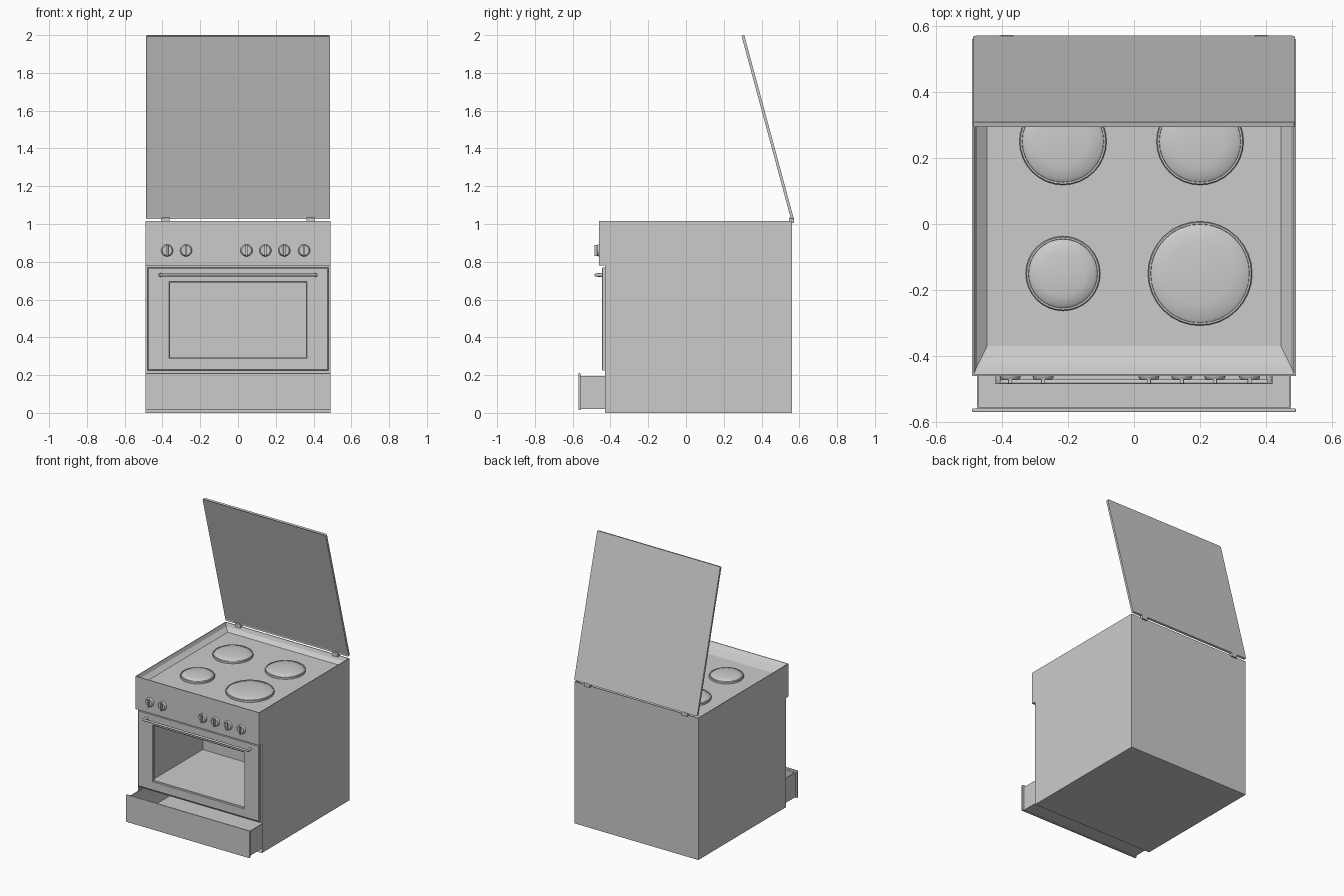
import bpy, bmesh, math
from mathutils import Matrix, Vector

cube = bpy.data.objects.get("Cube")
if cube:
    bpy.data.objects.remove(cube, do_unlink=True)

enamel = bpy.data.materials.new("grey_enamel")
enamel.use_nodes = True
GREY = (0.6, 0.6, 0.6, 1)
enamel.diffuse_color = GREY
enamel.node_tree.nodes["Principled BSDF"].inputs["Base Color"].default_value = GREY


def finish(bm, name, smooth=False):
    mesh = bpy.data.meshes.new(name)
    bm.to_mesh(mesh)
    bm.free()
    mesh.materials.append(enamel)
    ob = bpy.data.objects.new(name, mesh)
    bpy.context.collection.objects.link(ob)
    if smooth:
        bpy.ops.object.select_all(action="DESELECT")
        bpy.context.view_layer.objects.active = ob
        ob.select_set(True)
        bpy.ops.object.shade_smooth_by_angle(angle=math.radians(35))
    return ob


def box(name, lo, hi, open_sides=(), bevel=0, wall=0):
    """Box between two corners; open_sides lists outward directions left open."""
    lo, hi = Vector(lo), Vector(hi)
    bm = bmesh.new()
    bmesh.ops.create_cube(bm, size=1)
    bmesh.ops.scale(bm, vec=hi - lo, verts=bm.verts)
    bmesh.ops.translate(bm, vec=(lo + hi) / 2, verts=bm.verts)
    bm.normal_update()
    gone = [f for f in bm.faces if any(f.normal.dot(Vector(d)) > 0.9 for d in open_sides)]
    bmesh.ops.delete(bm, geom=gone, context="FACES")
    ob = finish(bm, name)
    if bevel:
        mod = ob.modifiers.new("edges", "BEVEL")
        mod.width, mod.segments = bevel, 2
    if wall:
        ob.modifiers.new("wall", "SOLIDIFY").thickness = wall
    return ob


def rings(name, axis, loops, cap=False):
    """Bridge rectangles (half width, low, high, depth) lying across an axis."""
    bm = bmesh.new()
    rows = []
    for w, a, b, d in loops:
        corners = [(-w, a), (w, a), (w, b), (-w, b)]
        rows.append([bm.verts.new((x, t, d) if axis == "z" else (x, d, t)) for x, t in corners])
    for r, s in zip(rows, rows[1:]):
        for j in range(4):
            k = (j + 1) % 4
            bm.faces.new((r[j], r[k], s[k], s[j]))
    if cap:
        bm.faces.new(rows[-1])
    return finish(bm, name)


def lathe(name, profile, place, sides=32):
    """Turn a radius/height profile, ending on the axis, about z."""
    bm = bmesh.new()
    rows = []
    for r, h in profile:
        rows.append([bm.verts.new((r * math.cos(math.tau * i / sides),
                                   r * math.sin(math.tau * i / sides), h)) for i in range(sides)])
    for r, s in zip(rows, rows[1:]):
        for j in range(sides):
            k = (j + 1) % sides
            bm.faces.new((r[j], r[k], s[k], s[j]))
    bm.faces.new(rows[-1])
    bm.transform(place)
    return finish(bm, name, smooth=True)


FRONT, BACK, UP = (0, -1, 0), (0, 1, 0), (0, 0, 1)
FACING = Matrix.Rotation(math.pi / 2, 4, "X")  # turns z towards the front

# Outer casing and control panel
box("casing", (-0.49, -0.43, 0), (0.49, 0.56, 1.015), (FRONT, UP))
box("control_panel", (-0.49, -0.46, 0.78), (0.49, -0.43, 1.015), (BACK, UP))

# Front frame running back into the oven cavity
rings("oven_cavity", "y", [(0.49, 0.212, 0.98, -0.43), (0.405, 0.268, 0.715, -0.43),
                           (0.405, 0.268, 0.715, 0.18)], cap=True)

# Sunken hob with sloping edges
rings("hob", "z", [(0.49, -0.46, 0.56, 1.01), (0.49, -0.46, 0.56, 1.015),
                   (0.485, -0.455, 0.555, 1.015), (0.475, -0.43, 0.545, 0.99),
                   (0.445, -0.37, 0.52, 0.967)], cap=True)

# Domed hot plates
for name, x, y, r in [("front_right", -0.215, -0.15, 0.113), ("front_left", 0.2, -0.15, 0.158),
                      ("rear_right", -0.215, 0.25, 0.132), ("rear_left", 0.2, 0.25, 0.132)]:
    profile = [(r, 0), (r, 0.014), (r - 0.003, 0.018), (r - 0.008, 0.018), (r - 0.009, 0.014),
               (r * 0.85, 0.021), (r * 0.6, 0.026), (r * 0.3, 0.029), (r * 0.05, 0.03)]
    lathe(name + "_hot_plate", profile, Matrix.Translation((x, y, 0.966)))

# Knobs with an upright grip
for i, x in enumerate((-0.375, -0.275, 0.045, 0.145, 0.245, 0.35)):
    place = Matrix.Translation((x, -0.46, 0.86)) @ FACING
    lathe(f"knob_{i + 1}", [(0.032, 0), (0.03, 0.008), (0.026, 0.012), (0.002, 0.012)], place, 20)
    box(f"knob_grip_{i + 1}", (x - 0.006, -0.484, 0.831), (x + 0.006, -0.462, 0.889), bevel=0.002)

# Oven door with its window opening
rings("oven_door", "y", [(0.48, 0.225, 0.77, -0.428), (0.48, 0.225, 0.77, -0.442),
                         (0.475, 0.23, 0.765, -0.446), (0.365, 0.288, 0.695, -0.446),
                         (0.36, 0.293, 0.69, -0.442), (0.36, 0.293, 0.69, -0.428)])

# Door handle
bar = Matrix.Translation((-0.42, -0.478, 0.73)) @ Matrix.Rotation(math.pi / 2, 4, "Y")
lathe("door_handle", [(0.001, 0), (0.007, 0), (0.007, 0.84), (0.001, 0.84)], bar, 12)
for side, s in (("right", -1), ("left", 1)):
    post = Matrix.Translation((s * 0.41, -0.444, 0.73)) @ FACING
    lathe(side + "_handle_post", [(0.01, 0), (0.009, 0.035), (0.006, 0.04), (0.001, 0.04)], post, 12)

# Pulled-out drawer
box("drawer_tray", (-0.476, -0.562, 0.02), (0.476, 0.4, 0.195), (UP,), wall=0.01)
box("drawer_front", (-0.49, -0.57, 0.015), (0.49, -0.558, 0.21), bevel=0.004)

# Raised lid with a shallow framed underside
bm = bmesh.new()
bmesh.ops.create_cube(bm, size=1)
bmesh.ops.scale(bm, vec=(0.974, 0.015, 1.005), verts=bm.verts)
bmesh.ops.bevel(bm, geom=[e for e in bm.edges if abs(e.verts[0].co.y - e.verts[1].co.y) > 0.01],
                offset=0.008, segments=3, profile=0.5, affect="EDGES")
bm.normal_update()
under = [f for f in bm.faces if f.normal.y < -0.9]
bmesh.ops.inset_region(bm, faces=under, thickness=0.008, depth=-0.003)
bm.transform(Matrix.Translation((0, 0.432, 1.513)) @ Matrix.Rotation(math.radians(15.1), 4, "X"))
finish(bm, "lid")

# Lid hinges
for side, s in (("right", -1), ("left", 1)):
    box(side + "_hinge", (s * 0.385 - 0.023, 0.545, 1.005), (s * 0.385 + 0.023, 0.572, 1.034), bevel=0.004)
